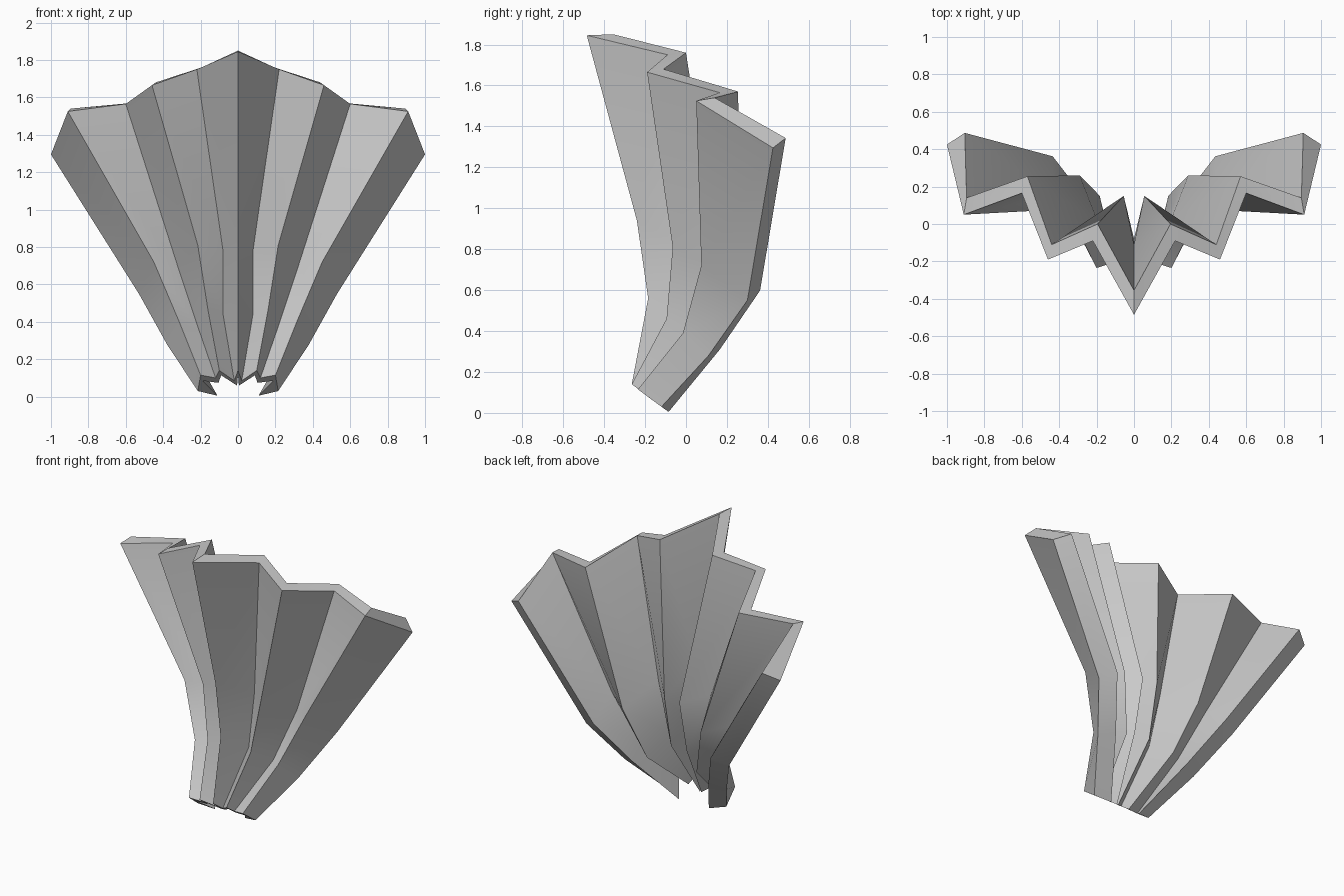
import bpy, bmesh, math
from mathutils import Vector

if "Cube" in bpy.data.objects:
    bpy.data.objects.remove(bpy.data.objects["Cube"])

# Fold lines of the right half, centre to side, each from bottom to top (front surface)
folds = [
    [(0, -.265, .14), (0, -.185, .56), (0, -.24, .94), (0, -.485, 1.845)],
    [(.02, -.19, .085), (.08, 0, .44), (.08, .06, .78), (.22, -.09, 1.75)],
    [(.10, -.265, .14), (.16, -.095, .46), (.215, -.065, .81), (.46, -.19, 1.665)],
    [(.12, -.21, .10), (.21, .075, .36), (.32, .17, .69), (.60, .165, 1.565)],
    [(.20, -.235, .115), (.31, -.015, .39), (.45, .075, .72), (.91, .05, 1.525)],
    [(.215, -.12, .03), (.38, .11, .28), (.53, .30, .55), (1.0, .425, 1.295)],
]
# Thickness direction of each fold, and its offset along the bottom rim
back = [(0, .13, .005), (-.025, .09, .01), (-.02, .08, .015),
        (-.03, .09, .005), (-.015, .09, .015), (-.095, .062, .048)]
rim = [(0, .035, -.026), (-.015, .035, -.026), (-.01, .035, -.026),
       (-.015, .035, -.026), (-.01, .04, -.03), (-.105, .035, -.025)]
weight = [0, .75, 1, 1]

bm = bmesh.new()
F, B = [], []
for line, b, r in zip(folds, back, rim):
    F.append([bm.verts.new(p) for p in line])
    B.append([bm.verts.new(Vector(p) + Vector(r).lerp(Vector(b), w))
              for p, w in zip(line, weight)])

# Pleated front and back surfaces with closing rims
for i in range(5):
    for j in range(3):
        bm.faces.new((F[i][j], F[i+1][j], F[i+1][j+1], F[i][j+1]))
        bm.faces.new((B[i][j], B[i][j+1], B[i+1][j+1], B[i+1][j]))
    bm.faces.new((F[i][3], F[i+1][3], B[i+1][3], B[i][3]))
    bm.faces.new((F[i][0], B[i][0], B[i+1][0], F[i+1][0]))
for j in range(3):
    bm.faces.new((F[5][j], B[5][j], B[5][j+1], F[5][j+1]))

mesh = bpy.data.meshes.new("pleated_fan")
bm.to_mesh(mesh)
bm.free()
fan = bpy.data.objects.new("pleated_fan", mesh)
bpy.context.collection.objects.link(fan)
bpy.context.view_layer.objects.active = fan
fan.select_set(True)

# Mirror to the left half, soft bends along the length, sharp folds
mirror = fan.modifiers.new("mirror", 'MIRROR')
mirror.use_clip = True
bpy.ops.object.modifier_apply(modifier=mirror.name)
bpy.ops.object.shade_smooth_by_angle(angle=math.radians(30))
